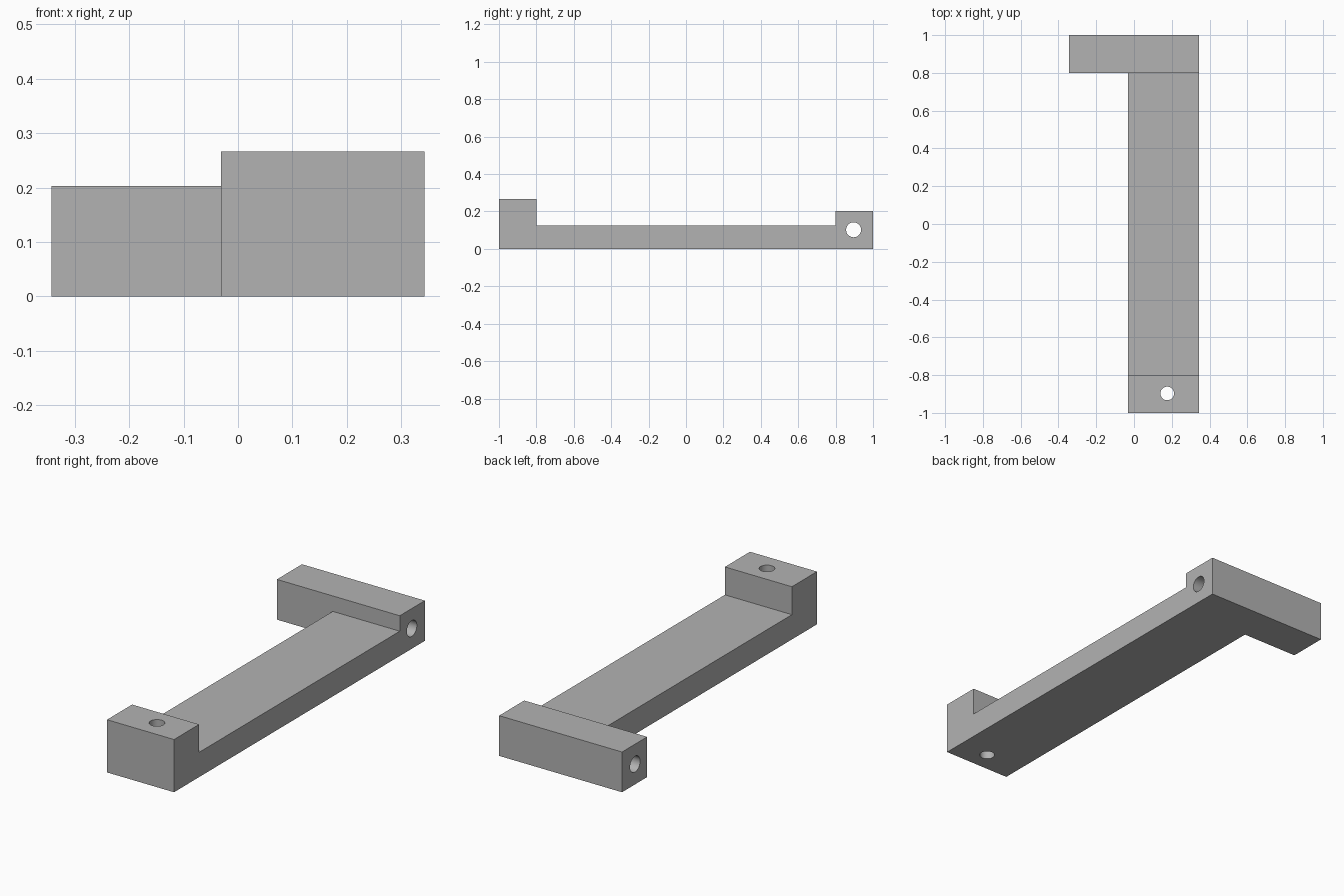
import bpy, bmesh
from math import pi, radians
from mathutils import Matrix, Vector

if "Cube" in bpy.data.objects:
    bpy.data.objects.remove(bpy.data.objects["Cube"], do_unlink=True)

grey = bpy.data.materials.new("plain grey")
grey.use_nodes = True
colour = (0.45, 0.45, 0.45, 1)
grey.diffuse_color = colour
grey.node_tree.nodes["Principled BSDF"].inputs["Base Color"].default_value = colour

LEFT, INNER, RIGHT = -0.343, -0.031, 0.343
PLATE_TOP, BLOCK_TOP, BAR_TOP = 0.125, 0.266, 0.203


def add_object(name, bm):
    bmesh.ops.recalc_face_normals(bm, faces=bm.faces)
    mesh = bpy.data.meshes.new(name)
    bm.to_mesh(mesh)
    bm.free()
    mesh.materials.append(grey)
    obj = bpy.data.objects.new(name, mesh)
    bpy.context.collection.objects.link(obj)
    return obj


def extrude_profile(name, points, x0, x1):
    """Sweep a (y, z) outline along x."""
    bm = bmesh.new()
    face = bm.faces.new([bm.verts.new((x0, y, z)) for y, z in points])
    swept = bmesh.ops.extrude_face_region(bm, geom=[face])["geom"]
    verts = [g for g in swept if isinstance(g, bmesh.types.BMVert)]
    bmesh.ops.translate(bm, verts=verts, vec=(x1 - x0, 0, 0))
    return add_object(name, bm)


def drill(name, radius, centre, rotation):
    bm = bmesh.new()
    bmesh.ops.create_cone(bm, cap_ends=True, segments=48, radius1=radius, radius2=radius,
                          depth=2, matrix=Matrix.Translation(Vector(centre)) @ rotation)
    return add_object(name, bm)


def combine(target, tool, operation):
    mod = target.modifiers.new(operation.lower(), "BOOLEAN")
    mod.operation, mod.solver, mod.object = operation, "EXACT", tool
    bpy.context.view_layer.objects.active = target
    bpy.ops.object.modifier_apply(modifier=mod.name)
    bpy.data.objects.remove(tool, do_unlink=True)


# Long plate with the raised block at its front end
bracket = extrude_profile("bracket", [(-1, 0), (0.8, 0), (0.8, PLATE_TOP), (-0.8, PLATE_TOP),
                                      (-0.8, BLOCK_TOP), (-1, BLOCK_TOP)], INNER, RIGHT)

# Cross bar at the back, reaching out past the plate
cross_bar = extrude_profile("cross_bar", [(0.8, 0), (1, 0), (1, BAR_TOP), (0.8, BAR_TOP)],
                            LEFT, RIGHT)
combine(bracket, cross_bar, "UNION")

# Round holes: upright through the block, lengthwise through the bar
combine(bracket, drill("block_hole", 0.036, (0.176, -0.897, 0), Matrix()), "DIFFERENCE")
combine(bracket, drill("bar_hole", 0.04, (0, 0.896, 0.102), Matrix.Rotation(pi / 2, 4, "Y")),
        "DIFFERENCE")

# Smooth hole walls, sharp edges elsewhere
bpy.ops.object.select_all(action="DESELECT")
bracket.select_set(True)
bpy.context.view_layer.objects.active = bracket
bpy.ops.object.shade_smooth_by_angle(angle=radians(30))
